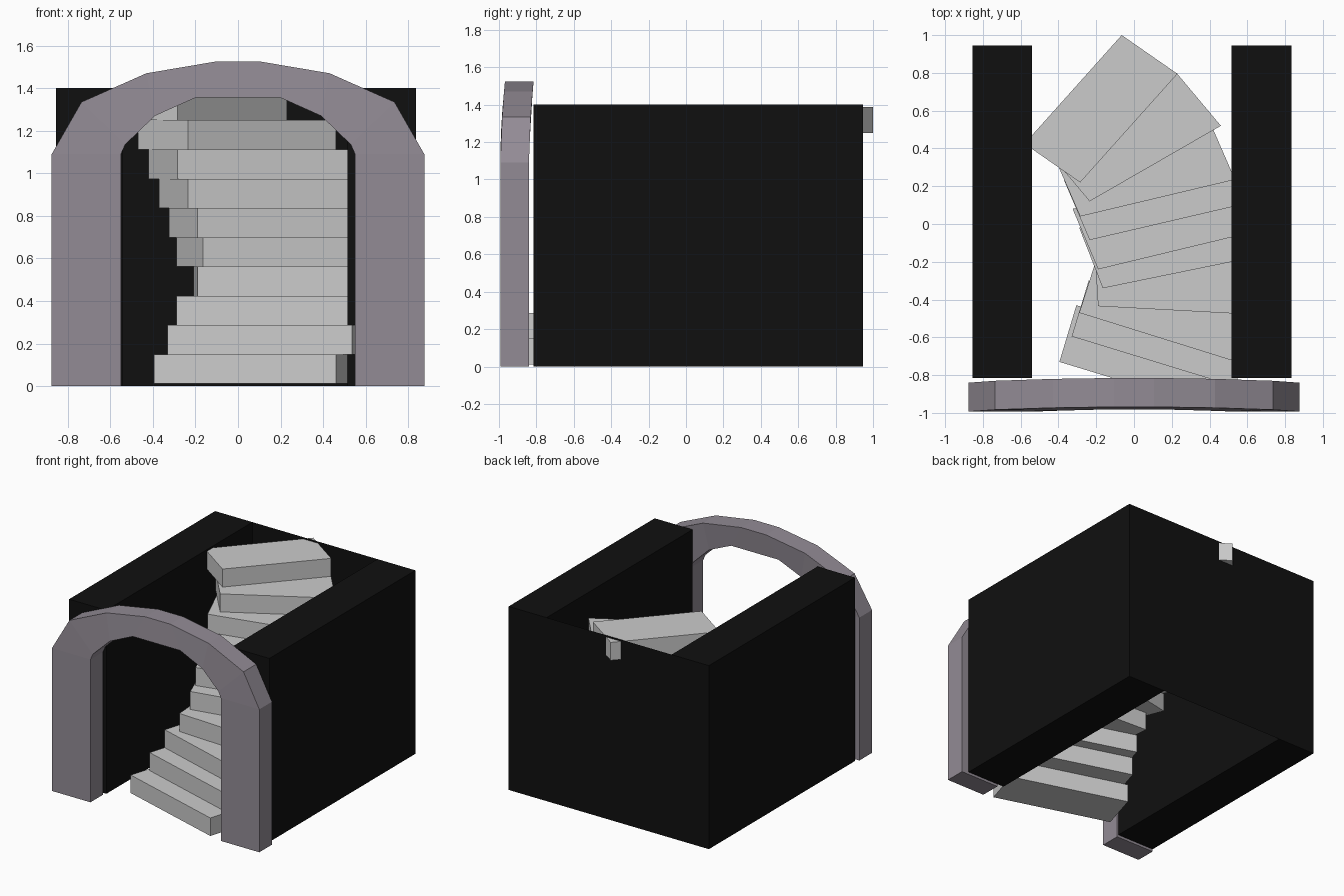
import bpy
from mathutils import Vector

if "Cube" in bpy.data.objects:
    bpy.data.objects.remove(bpy.data.objects["Cube"])


def material(name, rgb):
    m = bpy.data.materials.new(name)
    m.diffuse_color = (*rgb, 1)
    m.use_nodes = True
    m.node_tree.nodes["Principled BSDF"].inputs["Base Color"].default_value = m.diffuse_color
    return m


def make(name, verts, faces, mat=None):
    me = bpy.data.meshes.new(name)
    me.from_pydata(verts, [], faces)
    ob = bpy.data.objects.new(name, me)
    bpy.context.collection.objects.link(ob)
    if mat:
        me.materials.append(mat)
    return ob


def prism(name, outline, z0, z1, mat=None):
    """Counter-clockwise plan outline raised from z0 to z1."""
    n = len(outline)
    verts = [(x, y, z) for z in (z0, z1) for x, y in outline]
    faces = [tuple(reversed(range(n))), tuple(range(n, 2 * n))]
    faces += [(i, (i + 1) % n, n + (i + 1) % n, n + i) for i in range(n)]
    return make(name, verts, faces, mat)


black = material("black_wall", (0.005, 0.005, 0.005))
stone = material("dark_stone", (0.29, 0.26, 0.30))

# Side walls and the thin back panel
Y0, Y1, H = -0.815, 0.945, 1.4
for name, a, b in (("left_wall", -0.855, -0.54), ("right_wall", 0.515, 0.835)):
    prism(name, [(a, Y0), (b, Y0), (b, Y1), (a, Y1)], 0, H, black)
make("back_panel", [(-0.54, Y1, 0), (-0.54, Y1, H), (0.515, Y1, H), (0.515, Y1, 0)],
     [(0, 1, 2, 3)], black)

# Winding steps: front left, front right and back left corner of each tread
steps = [
    ((-0.395, -0.73), (0.46, -0.99), (-0.305, -0.43)),
    ((-0.33, -0.595), (0.535, -0.86), (-0.24, -0.30)),
    ((-0.29, -0.47), (0.575, -0.74), (-0.21, -0.22)),
    ((-0.19, -0.435), (0.64, -0.48), (-0.21, -0.12)),
    ((-0.165, -0.34), (0.64, -0.175), (-0.29, -0.02)),
    ((-0.19, -0.24), (0.62, -0.045), (-0.325, 0.08)),
    ((-0.235, -0.085), (0.58, 0.105), (-0.37, 0.23)),
    ((-0.285, 0.04), (0.535, 0.235), (-0.42, 0.35)),
    ((-0.235, 0.12), (0.46, 0.52), (-0.47, 0.40)),
    ((-0.285, 0.22), (0.23, 0.795), (-0.58, 0.425)),
]
RISE = 0.1375
for i, (fl, fr, bl) in enumerate(steps):
    br = Vector(fr) + Vector(bl) - Vector(fl)
    z = 0.012 + i * RISE
    prism(f"step_{i + 1}", [fl, fr, tuple(br), bl], z, z + RISE)

# Archway: half profile as (outer x, z), (inner x, z), outer and inner y shift
half = [
    ((0.875, 0.0), (0.55, 0.0), 0, 0),
    ((0.875, 1.09), (0.55, 1.09), 0, 0),
    ((0.735, 1.335), (0.53, 1.135), 0.01, 0),
    ((0.43, 1.47), (0.39, 1.27), 0.02, 0.005),
    ((0.105, 1.525), (0.20, 1.355), 0.025, 0.01),
]
rings = [(1, p) for p in half] + [(-1, p) for p in reversed(half)]
verts, faces = [], []
for s, ((ox, oz), (ix, iz), do, di) in rings:
    verts += [(s * ox, -0.993 + do, oz), (s * ox, -0.84 + do, oz),
              (s * ix, -0.84 + di, iz), (s * ix, -0.993 + di, iz)]
for r in range(len(rings) - 1):
    a = 4 * r
    faces += [(a + k, a + (k + 1) % 4, a + 4 + (k + 1) % 4, a + 4 + k) for k in range(4)]
last = 4 * (len(rings) - 1)
faces += [(3, 2, 1, 0), (last, last + 1, last + 2, last + 3)]
make("archway", verts, faces, stone)
